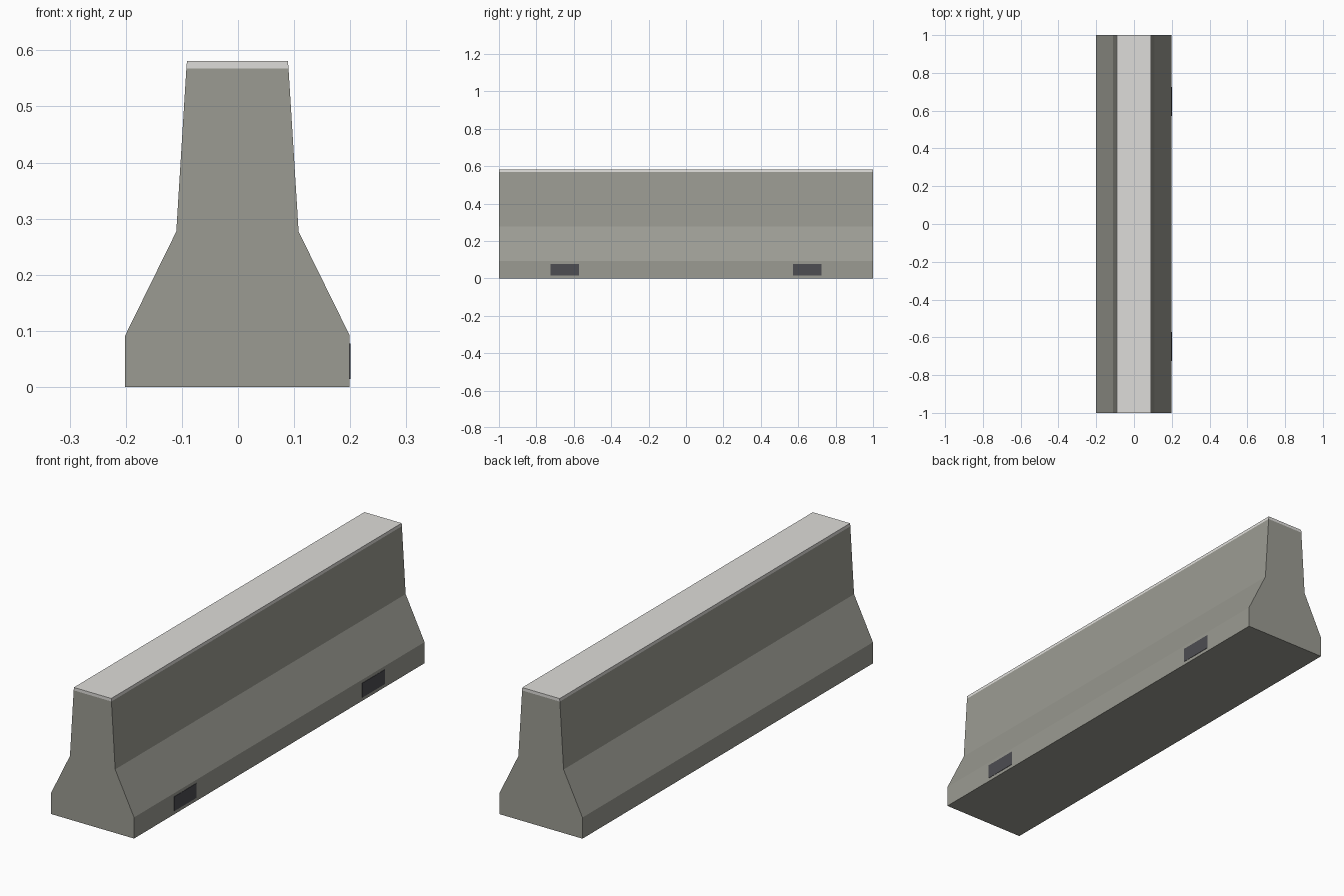
import bpy
import bmesh

default = bpy.data.objects.get("Cube")
if default:
    bpy.data.objects.remove(default, do_unlink=True)


def make_material(name, colour):
    mat = bpy.data.materials.new(name)
    mat.use_nodes = True
    mat.diffuse_color = (*colour, 1)
    mat.node_tree.nodes["Principled BSDF"].inputs["Base Color"].default_value = (*colour, 1)
    return mat


concrete = make_material("concrete grey", (0.33, 0.33, 0.29))
pale = make_material("pale cap", (0.73, 0.72, 0.695))
dark = make_material("dark slot", (0.075, 0.075, 0.085))

CENTRE_X = -0.001


def extrude_profile(name, half, length, mat):
    """Mirror a half profile of (x, z) points and extrude it along y."""
    outline = half + [(-x, z) for x, z in reversed(half)]
    bm = bmesh.new()
    verts = [bm.verts.new((x + CENTRE_X, -length / 2, z)) for x, z in outline]
    face = bm.faces.new(verts)
    result = bmesh.ops.extrude_face_region(bm, geom=[face])
    moved = [v for v in result["geom"] if isinstance(v, bmesh.types.BMVert)]
    bmesh.ops.translate(bm, verts=moved, vec=(0, length, 0))
    bmesh.ops.recalc_face_normals(bm, faces=bm.faces)
    mesh = bpy.data.meshes.new(name)
    bm.to_mesh(mesh)
    bm.free()
    mesh.materials.append(mat)
    obj = bpy.data.objects.new(name, mesh)
    bpy.context.collection.objects.link(obj)
    return obj


# Barrier body: upright foot, sloped shoulder and tapering wall
extrude_profile("barrier_body",
                [(0.2, 0), (0.2, 0.092), (0.109, 0.277), (0.091, 0.568)],
                2, concrete)

# Thin pale cap along the top
extrude_profile("top_cap", [(0.091, 0.568), (0.09, 0.581)], 2, pale)

# Dark drainage slots on the left foot
for label, side in (("front", -1), ("back", 1)):
    bpy.ops.mesh.primitive_cube_add(size=1, location=(0.198, side * 0.648, 0.046))
    slot = bpy.context.object
    slot.name = label + "_drain_slot"
    slot.scale = (0.005, 0.154, 0.063)
    bpy.ops.object.transform_apply(location=False, rotation=False, scale=True)
    slot.data.materials.append(dark)
